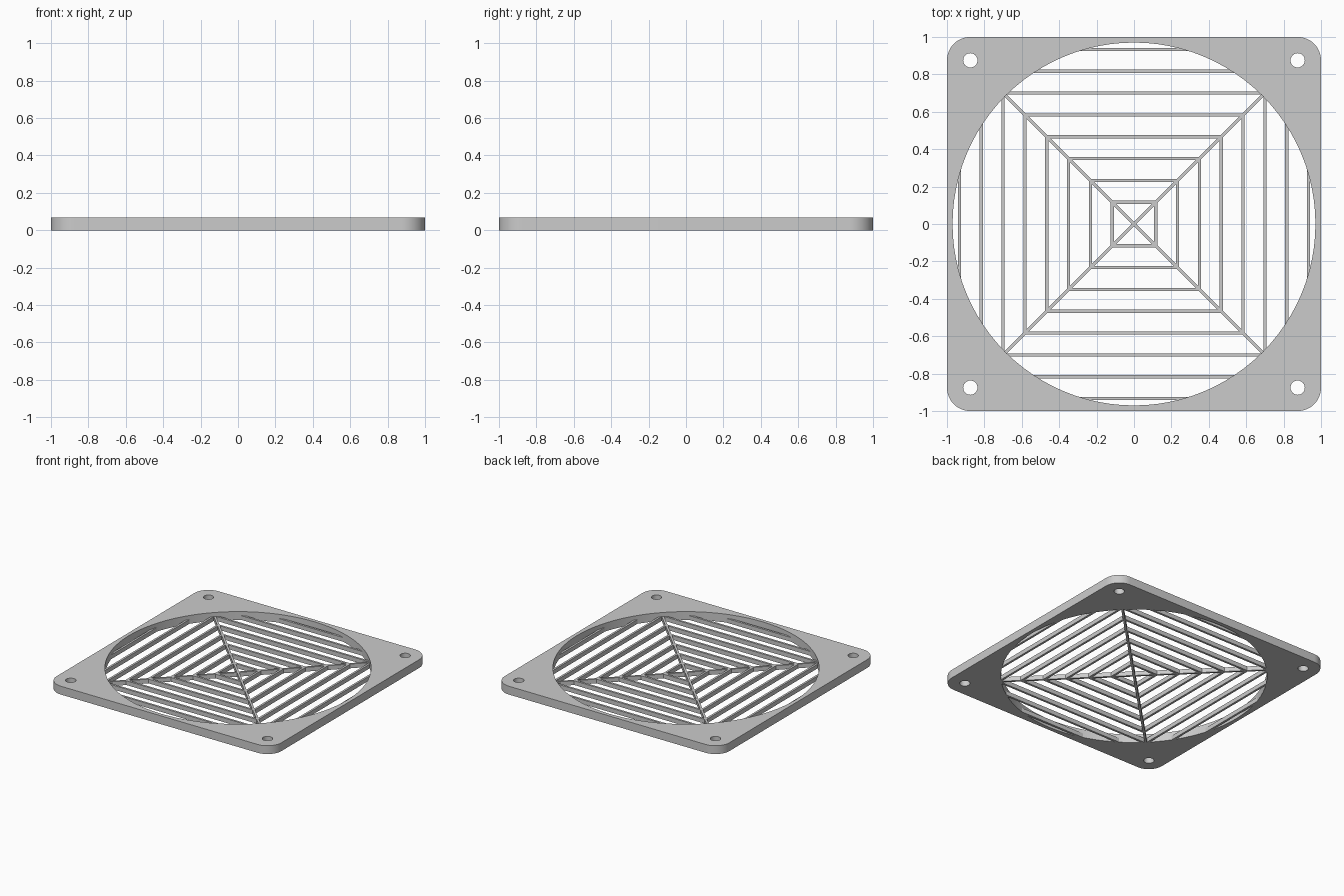
import bpy
import bmesh
from math import pi, sin, cos, sqrt, radians
from mathutils import Matrix

cube = bpy.data.objects.get("Cube")
if cube:
    bpy.data.objects.remove(cube, do_unlink=True)

FRAME_H = 0.067      # frame thickness
BAR_H = 0.034        # grille thickness, flush with the underside
BAR_W = 0.017
OPENING = 0.97       # radius of the round opening
PITCH = 0.1167       # distance between grille bars
CORNER = 0.125
SCREW = 0.875

grey = bpy.data.materials.new("light grey plastic")
grey.use_nodes = True
color = (0.6, 0.6, 0.6, 1)
grey.diffuse_color = color
grey.node_tree.nodes["Principled BSDF"].inputs["Base Color"].default_value = color


def arc(cx, cy, r, start, end, steps):
    angles = [start + (end - start) * i / steps for i in range(steps + 1)]
    return [(cx + r * cos(a), cy + r * sin(a)) for a in angles]


def circle(cx, cy, r, steps):
    return arc(cx, cy, r, 0, 2 * pi, steps)[:-1]


def plate(name, loops, height):
    """Extruded flat outline; the inner loops become holes."""
    curve = bpy.data.curves.new(name, "CURVE")
    curve.dimensions = "2D"
    curve.fill_mode = "BOTH"
    curve.extrude = height / 2
    for loop in loops:
        spline = curve.splines.new("POLY")
        spline.points.add(len(loop) - 1)
        for point, (x, y) in zip(spline.points, loop):
            point.co = (x, y, 0, 1)
        spline.use_cyclic_u = True
    temp = bpy.data.objects.new(name + " outline", curve)
    bpy.context.collection.objects.link(temp)
    bpy.context.view_layer.update()
    mesh = bpy.data.meshes.new_from_object(
        temp.evaluated_get(bpy.context.evaluated_depsgraph_get()))
    bpy.data.objects.remove(temp, do_unlink=True)
    bm = bmesh.new()
    bm.from_mesh(mesh)
    bmesh.ops.translate(bm, verts=bm.verts, vec=(0, 0, height / 2))
    bmesh.ops.remove_doubles(bm, verts=bm.verts, dist=0.0001)
    return finish(name, bm, mesh)


def finish(name, bm, mesh=None):
    mesh = mesh or bpy.data.meshes.new(name)
    bmesh.ops.recalc_face_normals(bm, faces=bm.faces)
    bm.to_mesh(mesh)
    bm.free()
    mesh.name = name
    mesh.materials.clear()
    mesh.materials.append(grey)
    obj = bpy.data.objects.new(name, mesh)
    bpy.context.collection.objects.link(obj)
    return obj


def add_prism(bm, points, height, turn):
    """Extrude a flat polygon upward from z = 0 after turning it about z."""
    verts = [bm.verts.new((x, y, 0)) for x, y in points]
    face = bm.faces.new(verts)
    top = bmesh.ops.extrude_face_region(bm, geom=[face])["geom"]
    top = [g for g in top if isinstance(g, bmesh.types.BMVert)]
    bmesh.ops.translate(bm, verts=top, vec=(0, 0, height))
    bmesh.ops.rotate(bm, verts=verts + top, matrix=Matrix.Rotation(turn, 3, "Z"))


# Frame with rounded corners, round opening and four screw holes
outline = []
signs = [(1, 1), (-1, 1), (-1, -1), (1, -1)]
for i, (sx, sy) in enumerate(signs):
    outline += arc(sx * (1 - CORNER), sy * (1 - CORNER), CORNER,
                   i * pi / 2, (i + 1) * pi / 2, 12)
loops = [outline, circle(0, 0, OPENING, 96)]
loops += [circle(sx * SCREW, sy * SCREW, 0.038, 32) for sx, sy in signs]
frame = plate("frame", loops, FRAME_H)
bpy.ops.object.select_all(action="DESELECT")
frame.select_set(True)
bpy.context.view_layer.objects.active = frame
bpy.ops.object.shade_smooth_by_angle(angle=radians(30))

# Concentric square grille bars, mitred at the diagonals, cut at the opening
for k in range(1, 9):
    inner, outer = k * PITCH - BAR_W / 2, k * PITCH + BAR_W / 2
    reach = sqrt(OPENING ** 2 - inner ** 2) + 0.002
    a, b = min(inner, reach), min(outer, reach)
    bm = bmesh.new()
    for side in range(4):
        add_prism(bm, [(-a, inner), (a, inner), (b, outer), (-b, outer)],
                  BAR_H, side * pi / 2)
    finish(f"grille_bars_{k}", bm)

# Two crossing diagonal braces
bm = bmesh.new()
r, w = OPENING + 0.004, BAR_W / 2
for side in (1, 3):
    add_prism(bm, [(-r, -w), (r, -w), (r, w), (-r, w)], BAR_H, side * pi / 4)
finish("diagonal_braces", bm)
